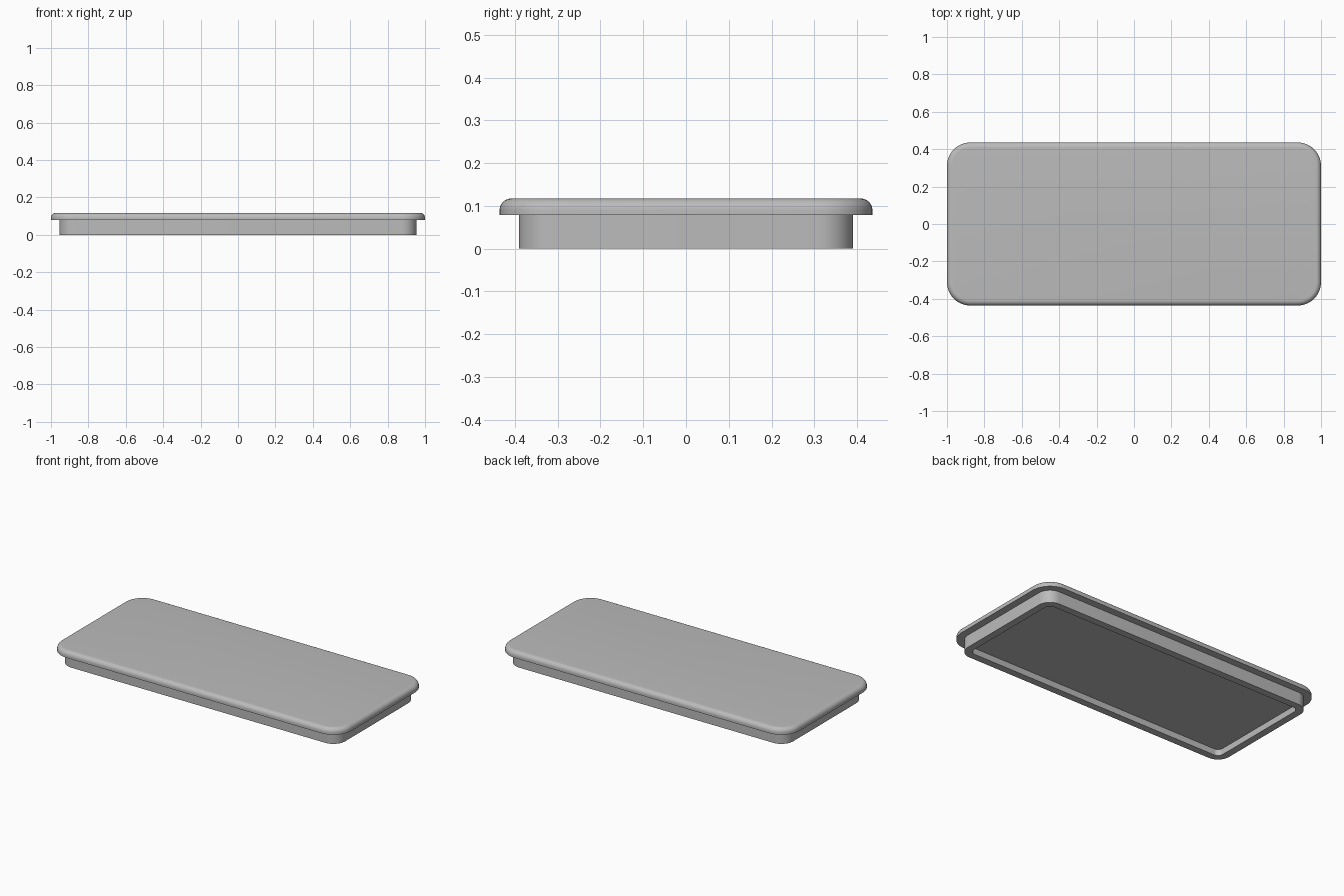
import bpy, bmesh, math

if "Cube" in bpy.data.objects:
    bpy.data.objects.remove(bpy.data.objects["Cube"])

HALF_X, HALF_Y, CORNER = 1.0, 0.436, 0.125
LID_BOTTOM, LID_TOP, FILLET = 0.078, 0.117, 0.027
OVERHANG, WALL, FLOOR_Z = 0.045, 0.045, 0.039
STEPS = 12

grey = bpy.data.materials.new("plain grey")
grey.use_nodes = True
colour = (0.5, 0.5, 0.5, 1)
grey.diffuse_color = colour
grey.node_tree.nodes["Principled BSDF"].inputs["Base Color"].default_value = colour


def outline(inset):
    """Rounded rectangle, drawn in from the lid edge by inset."""
    radius = CORNER - inset
    points = []
    for corner, (sx, sy) in enumerate([(1, 1), (-1, 1), (-1, -1), (1, -1)]):
        for i in range(STEPS + 1):
            a = math.pi / 2 * (corner + i / STEPS)
            points.append((sx * (HALF_X - CORNER) + radius * math.cos(a),
                           sy * (HALF_Y - CORNER) + radius * math.sin(a)))
    return points


# Section from the recessed underside, round the rim, and up over the lid edge
section = [(OVERHANG + WALL, FLOOR_Z), (OVERHANG + WALL, 0), (OVERHANG, 0),
           (OVERHANG, LID_BOTTOM), (0, LID_BOTTOM)]
for i in range(9):
    a = math.pi / 2 * i / 8
    section.append((FILLET * (1 - math.cos(a)), LID_TOP - FILLET + FILLET * math.sin(a)))

# Loft the section round the outline and cap both ends
bm = bmesh.new()
rings = [[bm.verts.new((x, y, z)) for x, y in outline(inset)] for inset, z in section]
count = len(rings[0])
for low, high in zip(rings, rings[1:]):
    for i in range(count):
        j = (i + 1) % count
        bm.faces.new((low[i], low[j], high[j], high[i]))
bm.faces.new(rings[0][::-1])
bm.faces.new(rings[-1])
bmesh.ops.recalc_face_normals(bm, faces=bm.faces)
mesh = bpy.data.meshes.new("lid")
bm.to_mesh(mesh)
bm.free()
mesh.materials.append(grey)

lid = bpy.data.objects.new("lid", mesh)
bpy.context.collection.objects.link(lid)
bpy.context.view_layer.objects.active = lid
lid.select_set(True)
bpy.ops.object.shade_smooth_by_angle(angle=math.radians(35))
